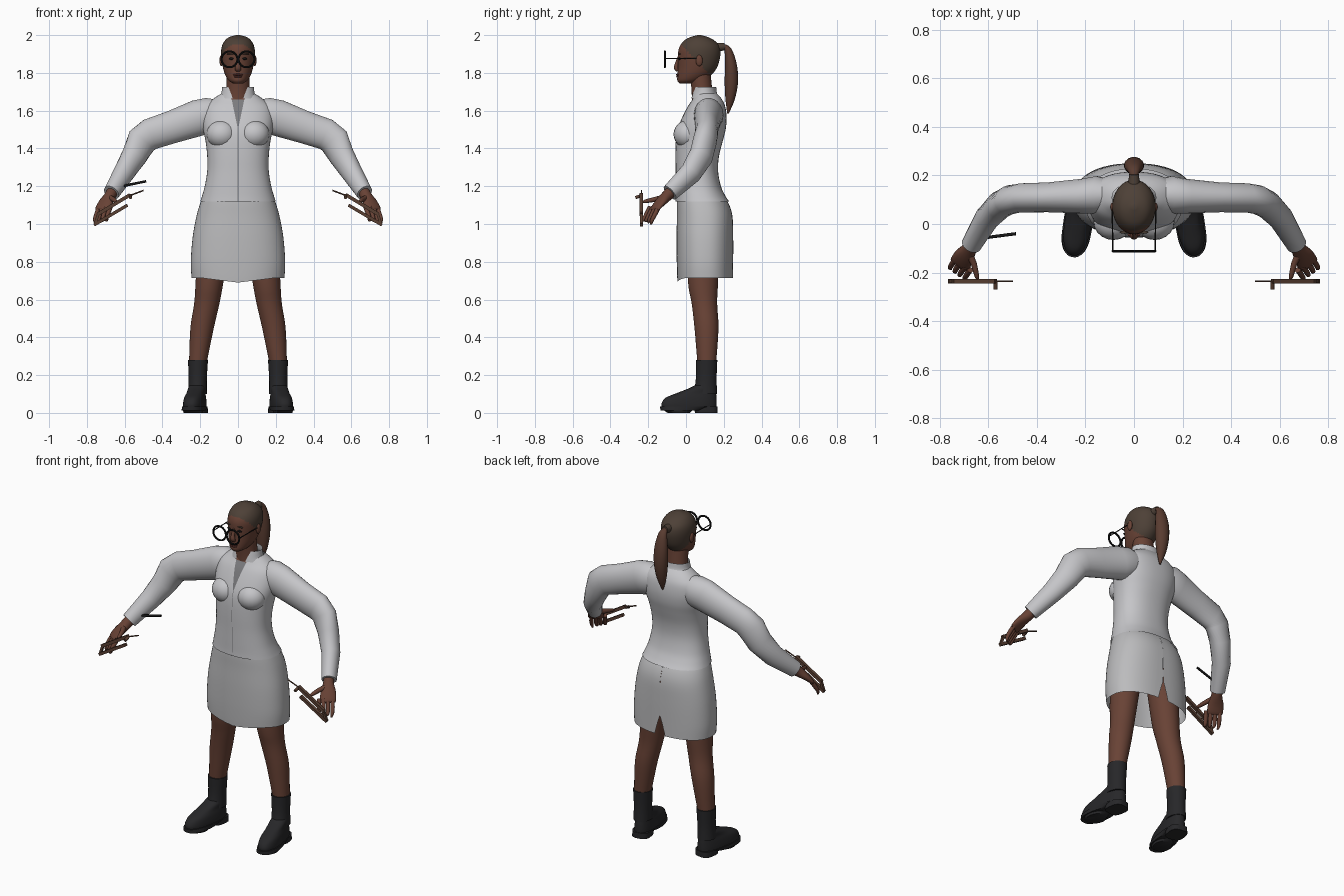
import bpy, bmesh, math
from mathutils import Vector

cube = bpy.data.objects.get("Cube")
if cube:
    bpy.data.objects.remove(cube, do_unlink=True)


def material(name, r, g, b):
    mat = bpy.data.materials.new(name)
    mat.use_nodes = True
    mat.diffuse_color = (r, g, b, 1)
    shader = next(n for n in mat.node_tree.nodes if n.type == 'BSDF_PRINCIPLED')
    shader.inputs["Base Color"].default_value = (r, g, b, 1)
    shader.inputs["Roughness"].default_value = 0.8
    return mat


SKIN = material("brown_skin", .14, .055, .036)
HAIR = material("dark_hair", .075, .052, .038)
TAIL = material("red_brown_hair", .1, .045, .03)
CLOTH = material("pale_jacket", .56, .56, .58)
SKIRT = material("pale_skirt", .5, .5, .51)
SHIRT = material("grey_shirt", .2, .2, .21)
LEATHER = material("black_leather", .02, .02, .022)
FRAME = material("black_frame", .008, .008, .008)
WOOD = material("dark_wood", .1, .05, .032)
LIPS = material("lips", .12, .035, .028)


def smooth_rows(rows, steps):
    """Catmull-Rom interpolation of number tuples."""
    out = []
    for i in range(len(rows) - 1):
        a, b, c, d = (rows[max(0, min(len(rows) - 1, i + k))] for k in (-1, 0, 1, 2))
        for j in range(steps):
            t = j / steps
            out.append([q + t / 2 * (r - p + t * (2 * p - 5 * q + 4 * r - s + t * (3 * (q - r) + s - p)))
                        for p, q, r, s in zip(a, b, c, d)])
    return out + [list(rows[-1])]


def finish(name, bm, *mats, angle=50):
    bmesh.ops.recalc_face_normals(bm, faces=bm.faces)
    mesh = bpy.data.meshes.new(name)
    bm.to_mesh(mesh)
    bm.free()
    for mat in mats:
        mesh.materials.append(mat)
    obj = bpy.data.objects.new(name, mesh)
    bpy.context.collection.objects.link(obj)
    bpy.ops.object.select_all(action='DESELECT')
    obj.select_set(True)
    bpy.context.view_layer.objects.active = obj
    bpy.ops.object.shade_smooth_by_angle(angle=math.radians(angle))
    return obj


def bridge(name, rings, mats, closed=True, caps=True):
    """Skin a list of point rings."""
    bm = bmesh.new()
    rows = [[bm.verts.new(p) for p in ring] for ring in rings]
    n = len(rows[0])
    for low, high in zip(rows, rows[1:]):
        for i in range(n if closed else n - 1):
            k = (i + 1) % n
            bm.faces.new((low[i], low[k], high[k], high[i]))
    if closed and caps:
        bm.faces.new(rows[0])
        bm.faces.new(rows[-1])
    return finish(name, bm, *mats)


def loft(name, rows, *mats, n=40, steps=4, power=2, gap=None, start=math.pi / 2, shape=None, caps=True):
    """Stack horizontal sections: height, centre x, half width, front y, back y."""
    rings = []
    for z, cx, rx, front, back in smooth_rows(rows, steps):
        g = gap(z) if gap else 0
        ring = []
        for i in range(n + 1 if gap else n):
            a = start + g + (2 * math.pi - 2 * g) * i / n
            c, s = math.cos(a), math.sin(a)
            x = cx + rx * math.copysign(abs(c) ** (2 / power), c)
            y = (front + back) / 2 + (back - front) / 2 * math.copysign(abs(s) ** (2 / power), s)
            ring.append(shape(x, y, z) if shape else (x, y, z))
        rings.append(ring)
    return bridge(name, rings, mats, closed=not gap, caps=caps)


def tube(name, path, mat, n=16, steps=1, ref=(0, 0, 1)):
    """Sweep an ellipse along a path: x, y, z, radius, side radius."""
    path = smooth_rows(path, steps)
    pts = [Vector(p[:3]) for p in path]
    rings = []
    for i, p in enumerate(pts):
        t = (pts[min(i + 1, len(pts) - 1)] - pts[max(i - 1, 0)]).normalized()
        u = t.cross(Vector(ref)).normalized()
        v = u.cross(t)
        ring = []
        for k in range(n):
            a = 2 * math.pi * (k + .5) / n
            ring.append(p + u * path[i][4] * math.cos(a) + v * path[i][3] * math.sin(a))
        rings.append(ring)
    return bridge(name, rings, (mat,))


def rod(name, a, b, r, mat, n=8, ref=(0, 0, 1)):
    return tube(name, [(*a, r, r), (*b, r, r)], mat, n, 1, ref)


def ball(name, centre, size, mat):
    bm = bmesh.new()
    bmesh.ops.create_uvsphere(bm, u_segments=20, v_segments=12, radius=1)
    bmesh.ops.scale(bm, vec=size, verts=bm.verts)
    bmesh.ops.translate(bm, vec=centre, verts=bm.verts)
    return finish(name, bm, mat)


# Head, with the hairline set by a slanted plane
head = loft("head", [
    (1.745, 0, .028, -.035, .04), (1.76, 0, .05, -.046, .09), (1.79, 0, .068, -.045, .135),
    (1.83, 0, .08, -.042, .165), (1.88, 0, .088, -.042, .18), (1.92, 0, .089, -.04, .182),
    (1.95, 0, .082, -.028, .172), (1.975, 0, .066, -.005, .145), (1.99, 0, .045, .025, .115),
    (2, 0, .01, .06, .08)], SKIN, HAIR, n=48, steps=6)
for face in head.data.polygons:
    c = face.center
    if c.z > 1.785 and c.y > .06 - (c.z - 1.86) * .95:
        face.material_index = 1
loft("neck", [(1.62, 0, .07, .03, .15), (1.7, 0, .062, .03, .14), (1.8, 0, .06, .02, .13)], SKIN)
tube("nose", [(0, -.036, 1.885, .008, .008), (0, -.048, 1.85, .01, .01),
              (0, -.052, 1.825, .012, .016), (0, -.042, 1.812, .008, .014)], SKIN, steps=3, ref=(0, 1, 0))
ball("upper_lip", (0, -.044, 1.79), (.026, .009, .006), LIPS)
ball("lower_lip", (0, -.043, 1.78), (.022, .009, .006), LIPS)

# Ponytail
tube("ponytail_band", [(0, .165, 1.935, .025, .025), (0, .205, 1.94, .02, .02)], HAIR)
tube("ponytail", [
    (0, .19, 1.945, .01, .012), (0, .222, 1.92, .02, .026), (0, .238, 1.84, .032, .04),
    (0, .24, 1.75, .036, .04), (0, .233, 1.66, .025, .028), (0, .222, 1.585, .004, .004)],
    TAIL, steps=4, ref=(0, 1, 0))

# Jacket body and collar
jacket_rows = [
    (1.12, 0, .2, -.056, .228), (1.15, 0, .19, -.055, .208), (1.2, 0, .176, -.055, .185),
    (1.28, 0, .163, -.055, .17), (1.36, 0, .163, -.056, .175), (1.44, 0, .172, -.054, .195),
    (1.5, 0, .185, -.045, .21), (1.56, 0, .19, -.022, .215), (1.62, 0, .178, .008, .208),
    (1.66, 0, .135, .035, .19), (1.69, 0, .09, .05, .165)]
loft("jacket", jacket_rows, CLOTH, n=48, power=2.3, caps=False)
loft("collar", [(1.665, 0, .1, .025, .18), (1.69, 0, .088, .03, .165), (1.725, 0, .085, .04, .16)],
     CLOTH, gap=lambda z: .25 + (z - 1.66) * 6, start=-math.pi / 2)

# Shirt inset in the jacket opening, with a strip of throat above
inset = [r for r in smooth_rows(jacket_rows, 6) if r[0] > 1.5]
for name, rows, mat in (("shirt_front", [r for r in inset if r[0] < 1.665], SHIRT),
                        ("throat", [r for r in inset if r[0] > 1.653], SKIN)):
    bridge(name, [[(k * (r[0] - 1.5) * .21, r[3] - .004, r[0]) for k in (-1, 0, 1)]
                  for r in rows], (mat,), closed=False)
seam = [r for r in smooth_rows(jacket_rows, 4) if r[0] < 1.52]
bridge("front_seam", [[(k * .0015, r[3] - .002, r[0]) for k in (-1, 1)] for r in seam],
       (SHIRT,), closed=False)

# Skirt, open at the back vent and dipping at the front hem
loft("skirt", [
    (.715, 0, .246, -.045, .25), (.8, 0, .25, -.049, .25), (.93, 0, .24, -.05, .25),
    (1.04, 0, .22, -.048, .246), (1.11, 0, .2, -.048, .225), (1.16, 0, .18, -.045, .19)],
    SKIRT, n=56, power=2.3, gap=lambda z: max(.0005, (.83 - z) * .9),
    shape=lambda x, y, z: (x, y, z - .025 * max(0, 1 - abs(x) / .2) * (y < 0 and z < .75)))


def splay(s):
    """Turn a foot outward about its ankle."""
    a = .16 * s
    return lambda x, y, z: (s * .215 + (x - s * .215) * math.cos(a) - (y - .1) * math.sin(a),
                            .1 + (x - s * .215) * math.sin(a) + (y - .1) * math.cos(a), z)


for s, side in ((1, "left_"), (-1, "right_")):
    # Face details
    ball(side + "ear", (s * .088, .07, 1.865), (.01, .018, .03), SKIN)
    ball(side + "eye", (s * .035, -.034, 1.875), (.014, .006, .006), FRAME)
    ball(side + "brow", (s * .037, -.034, 1.9), (.022, .006, .004), HAIR)

    # Round spectacles
    bpy.ops.mesh.primitive_torus_add(major_radius=.042, minor_radius=.0055, major_segments=32, minor_segments=8,
                                     location=(s * .045, -.112, 1.872), rotation=(math.pi / 2, 0, 0))
    lens = bpy.context.object
    lens.name = side + "spectacle_rim"
    lens.data.materials.append(FRAME)
    bpy.ops.object.shade_smooth_by_angle()
    rod(side + "spectacle_temple", (s * .087, -.112, 1.876), (s * .09, .065, 1.876), .003, FRAME)

    # Bust and sleeves
    ball(side + "bust", (s * .085, .01, 1.475), (.082, .076, .075), CLOTH)
    tube(side + "sleeve", [(s * x, y, z, r, q) for x, y, z, r, q in (
        (.09, .12, 1.59, .07, .06), (.15, .12, 1.578, .092, .078), (.21, .115, 1.562, .097, .072),
        (.35, .11, 1.513, .087, .062), (.465, .108, 1.475, .084, .06), (.51, .1, 1.44, .083, .06),
        (.55, .08, 1.36, .072, .058), (.605, .025, 1.27, .06, .052), (.67, -.085, 1.165, .046, .042))],
        CLOTH, n=24)

    # Hand and fingers
    tube(side + "palm", [(s * .66, -.07, 1.18, .032, .032), (s * .677, -.1, 1.15, .03, .03),
                         (s * .7, -.135, 1.115, .022, .043), (s * .718, -.165, 1.08, .014, .044),
                         (s * .723, -.172, 1.072, .006, .036)], SKIN, steps=3)
    for k in range(4):
        x, y = .75 - k * .02, -.145 - k * .015
        tube(side + "finger_" + str(k + 1), [
            (s * (x - .015), y, 1.09, .012, .012), (s * x, y - .02, 1.05, .012, .012),
            (s * (x + .008), y - .035, 1.02, .01, .01), (s * (x + .004), y - .04, .998 + k * .008, .005, .005)],
            SKIN, n=10, steps=2)
    tube(side + "thumb", [(s * .68, -.12, 1.14, .016, .016), (s * .66, -.165, 1.13, .013, .013),
                          (s * .648, -.215, 1.12, .01, .01), (s * .642, -.228, 1.115, .004, .004)],
         SKIN, n=10, steps=2)

    # Hand-held frame of two slanted bars
    y = -.236
    rod(side + "frame_upper_bar", (s * .57, y, 1.155), (s * .745, y, 1.05), .013, WOOD, 4)
    rod(side + "frame_lower_bar", (s * .585, y, 1.1), (s * .762, y, .995), .012, WOOD, 4)
    rod(side + "frame_end", (s * .737, y, 1.06), (s * .758, y, .998), .01, WOOD, 4, ref=(0, 1, 0))
    rod(side + "frame_needle", (s * .5, y, 1.178), (s * .6, y, 1.14), .004, WOOD, 6)
    rod(side + "frame_knob", (s * .57, y, 1.15), (s * .57, y - .032, 1.14), .009, WOOD)

    # Legs, boot shafts and shoes
    loft(side + "leg", [(.98, s * .12, .09, 0, .18), (.7, s * .15, .074, .01, .17),
                        (.58, s * .165, .067, .03, .165), (.45, s * .19, .062, .045, .172),
                        (.27, s * .212, .047, .06, .16)], SKIN)
    loft(side + "boot_shaft", [(.28, s * .212, .053, .052, .166), (.18, s * .213, .048, .052, .162),
                               (.1, s * .215, .05, .04, .165)], LEATHER)
    turn = splay(s)
    loft(side + "shoe", [(.025, s * .215, .056, -.13, .162), (.05, s * .215, .056, -.132, .163),
                         (.08, s * .215, .052, -.11, .162), (.105, s * .215, .046, -.05, .16),
                         (.13, s * .215, .045, .015, .16), (.145, s * .215, .04, .045, .155)],
         LEATHER, power=2.4, shape=turn)
    loft(side + "sole", [(.012, s * .215, .06, -.137, .08), (.034, s * .215, .061, -.14, .166)],
         LEATHER, power=2.4, steps=1, shape=turn)
    loft(side + "heel", [(0, s * .215, .052, .05, .166), (.034, s * .215, .052, .04, .166)],
         LEATHER, power=3, steps=1, shape=turn)
    loft(side + "ball_of_sole", [(0, s * .215, .05, -.1, .02), (.02, s * .215, .056, -.13, .04)],
         LEATHER, steps=1, shape=turn)

rod("spectacle_bridge", (-.01, -.112, 1.885), (.01, -.112, 1.885), .005, FRAME)
rod("pen", (-.64, -.06, 1.195), (-.487, -.04, 1.226), .007, FRAME)
